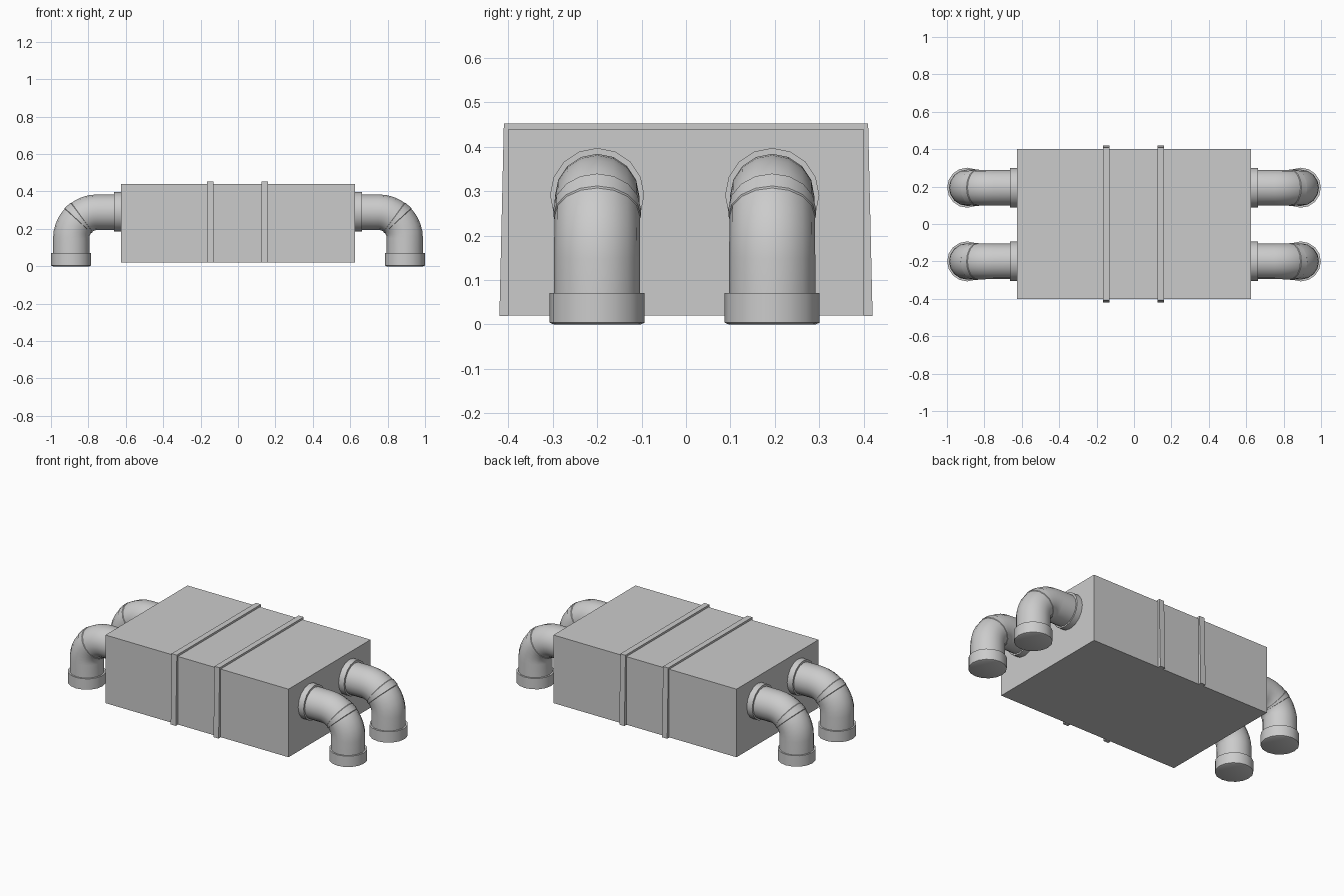
import bpy, bmesh, math
from mathutils import Vector

if "Cube" in bpy.data.objects:
    bpy.data.objects.remove(bpy.data.objects["Cube"])

SIDES = 16
Z_AXIS = 0.289      # height of the horizontal pipe run
X_AXIS = 0.892      # x of the vertical pipe run
BEND = 0.14         # bend radius of the elbows


def finish(name, bm, smooth=False):
    bmesh.ops.recalc_face_normals(bm, faces=bm.faces)
    mesh = bpy.data.meshes.new(name)
    bm.to_mesh(mesh)
    bm.free()
    obj = bpy.data.objects.new(name, mesh)
    bpy.context.collection.objects.link(obj)
    if smooth:
        bpy.ops.object.select_all(action='DESELECT')
        obj.select_set(True)
        bpy.context.view_layer.objects.active = obj
        bpy.ops.object.shade_smooth_by_angle(angle=math.radians(35))
    return obj


def sweep(name, stations, y, sx):
    """Skin rings given as (x, z, tilt, radius); tilt 0 = pipe along x, 90 deg = pipe along z."""
    bm = bmesh.new()
    rings = []
    for x, z, tilt, r in stations:
        up = Vector((math.sin(tilt), 0, math.cos(tilt)))
        ring = []
        for i in range(SIDES):
            a = 2 * math.pi * i / SIDES
            p = Vector((x, y, z)) + up * (r * math.cos(a)) + Vector((0, r * math.sin(a), 0))
            p.x *= sx
            ring.append(bm.verts.new(p))
        rings.append(ring)
    for a, b in zip(rings, rings[1:]):
        for i in range(SIDES):
            j = (i + 1) % SIDES
            bm.faces.new((a[i], a[j], b[j], b[i]))
    bm.faces.new(rings[0])
    bm.faces.new(rings[-1])
    return finish(name, bm, True)


def on_bend(deg, r):
    t = math.radians(deg)
    return (X_AXIS - BEND + BEND * math.sin(t), Z_AXIS - BEND + BEND * math.cos(t), t, r)


# Main rectangular housing
bm = bmesh.new()
bmesh.ops.create_cube(bm, size=1)
for v in bm.verts:
    v.co = Vector((v.co.x * 1.25, v.co.y * 0.8, v.co.z * 0.42 + 0.23))
finish("housing", bm)

# Raised straps over the top and down both sides, flaring towards the bottom
strap = [(-0.42, 0.019), (-0.41, 0.452), (0.41, 0.452), (0.42, 0.019),
         (0.4, 0.019), (0.395, 0.435), (-0.395, 0.435), (-0.4, 0.019)]
for label, xc in (("left", -0.148), ("right", 0.144)):
    bm = bmesh.new()
    face = bm.faces.new([bm.verts.new((xc - 0.0175, y, z)) for y, z in strap])
    new = bmesh.ops.extrude_face_region(bm, geom=[face])["geom"]
    bmesh.ops.translate(bm, vec=(0.035, 0, 0),
                        verts=[g for g in new if isinstance(g, bmesh.types.BMVert)])
    finish(f"strap_{label}", bm)

# Four elbow pipes with wall flanges, seam sleeves and foot collars
V = math.pi / 2
for side, sx in (("left", -1), ("right", 1)):
    for row, y in (("front", -0.2), ("back", 0.194)):
        tag = f"{side}_{row}"
        path = [(0.60, Z_AXIS, 0, 0.095)]
        path += [on_bend(d, 0.095 + 0.002 * d / 90) for d in range(0, 91, 10)]
        path += [(X_AXIS, 0.03, V, 0.097)]
        sweep(f"elbow_pipe_{tag}", path, y, sx)
        sweep(f"seam_sleeve_{tag}",
              [on_bend(36, 0.095), on_bend(37, 0.0985), on_bend(47, 0.0985), on_bend(48, 0.095)], y, sx)
        sweep(f"wall_flange_{tag}",
              [(0.61, 0.291, 0, 0.106), (0.662, 0.291, 0, 0.106)], y, sx)
        sweep(f"foot_collar_{tag}",
              [(X_AXIS, 0.071, V, 0.107), (X_AXIS, 0.004, V, 0.107), (X_AXIS, 0, V, 0.098)], y, sx)
